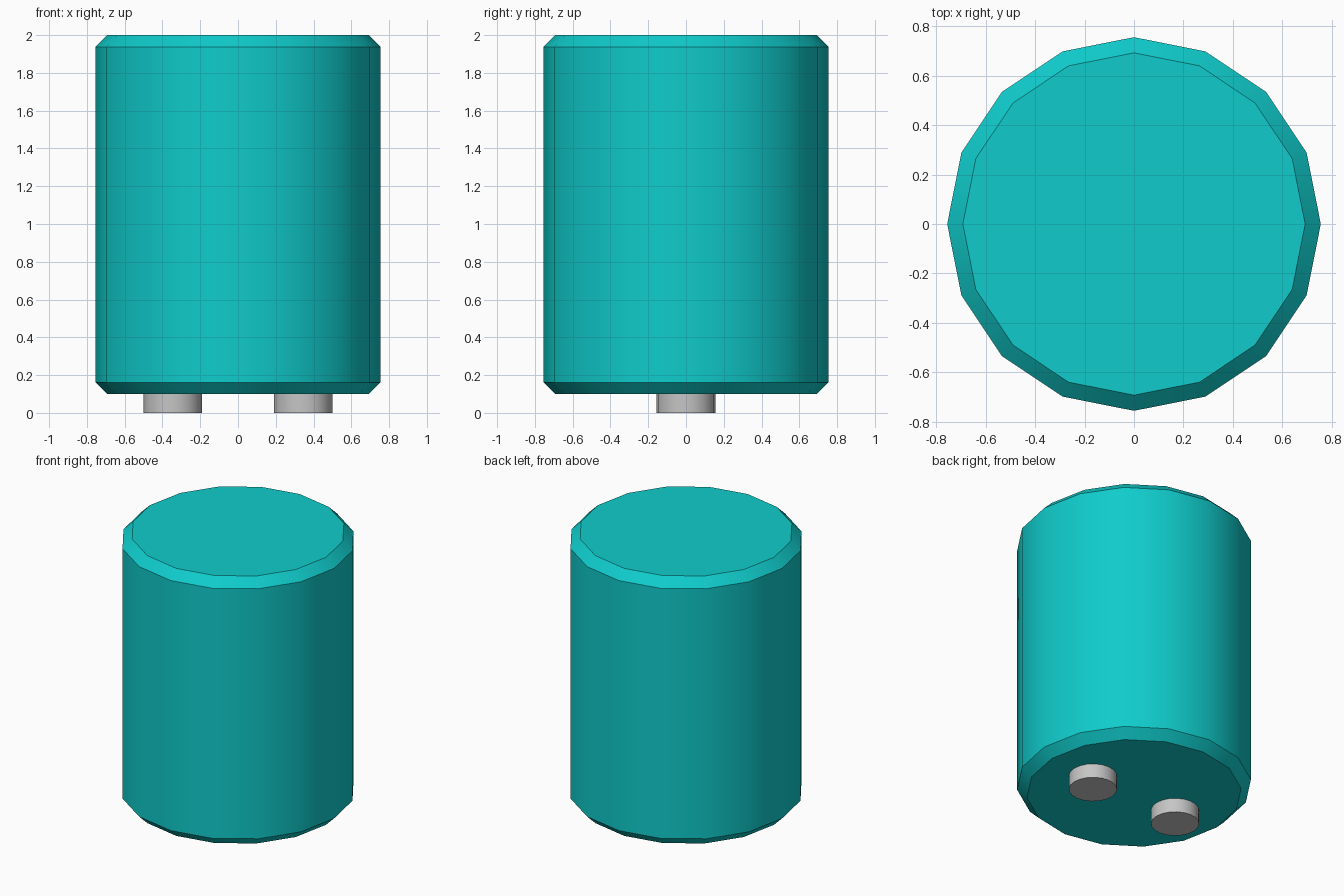
import bpy
import bmesh
from math import radians

cube = bpy.data.objects.get("Cube")
if cube:
    bpy.data.objects.remove(cube, do_unlink=True)


def material(name, rgb):
    mat = bpy.data.materials.new(name)
    mat.use_nodes = True
    mat.diffuse_color = (*rgb, 1)
    mat.node_tree.nodes["Principled BSDF"].inputs["Base Color"].default_value = (*rgb, 1)
    return mat


def cylinder(name, sides, radius, bottom, top, x, mat, chamfer=0):
    bpy.ops.mesh.primitive_cylinder_add(
        vertices=sides, radius=radius, depth=top - bottom,
        location=(x, 0, (bottom + top) / 2))
    obj = bpy.context.object
    obj.name = name
    obj.data.materials.append(mat)
    if chamfer:
        # Cut both rims at an angle
        bm = bmesh.new()
        bm.from_mesh(obj.data)
        rims = [e for e in bm.edges if abs(e.verts[0].co.z - e.verts[1].co.z) < 0.001]
        bmesh.ops.bevel(bm, geom=rims, offset=chamfer, segments=1,
                        affect='EDGES', clamp_overlap=True)
        bm.to_mesh(obj.data)
        bm.free()
    bpy.ops.object.shade_smooth_by_angle(angle=radians(30))
    return obj


teal = material("teal", (0.005, 0.60, 0.60))
grey = material("grey", (0.56, 0.56, 0.56))

# Chamfered can
cylinder("body", 16, 0.755, 0.10, 2.0, 0, teal, chamfer=0.062)

# Two short contact pins underneath
for side, x in (("left", 0.345), ("right", -0.345)):
    cylinder(side + "_pin", 20, 0.155, 0, 0.11, x, grey)
